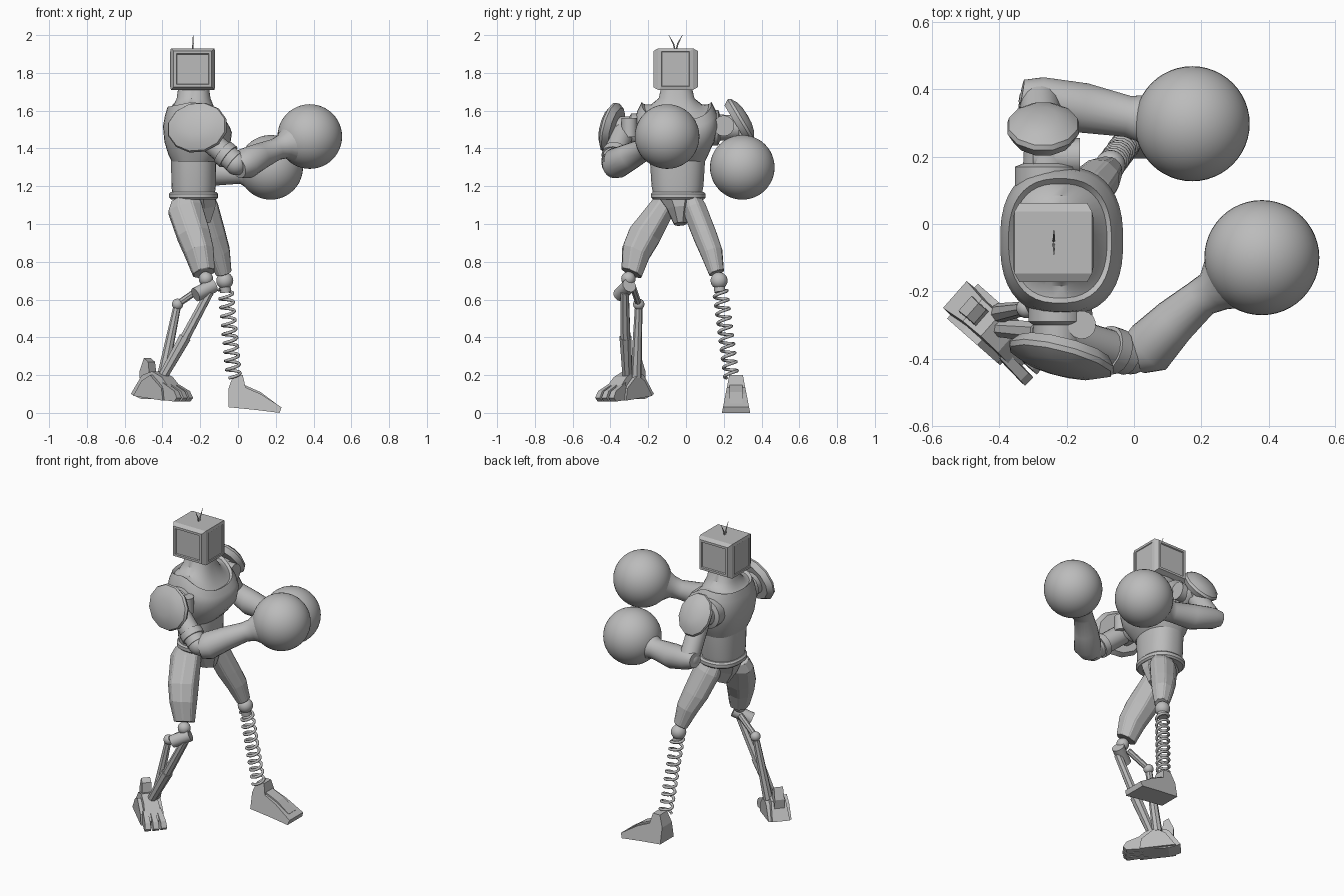
import bpy, bmesh, math
from mathutils import Vector, Matrix

if "Cube" in bpy.data.objects:
    bpy.data.objects.remove(bpy.data.objects["Cube"])

grey = bpy.data.materials.new("plain_grey")
grey.use_nodes = True
grey.diffuse_color = (0.5, 0.5, 0.5, 1)
grey.node_tree.nodes["Principled BSDF"].inputs["Base Color"].default_value = (0.5, 0.5, 0.5, 1)


def finish(name, bm, smooth=0):
    """Turn a bmesh into an object; smooth is the sharp-edge angle, 0 is flat."""
    bmesh.ops.recalc_face_normals(bm, faces=bm.faces)
    me = bpy.data.meshes.new(name)
    bm.to_mesh(me)
    bm.free()
    me.materials.append(grey)
    for p in me.polygons:
        p.use_smooth = smooth > 0
    if smooth:
        me.set_sharp_from_angle(angle=math.radians(smooth))
    ob = bpy.data.objects.new(name, me)
    bpy.context.collection.objects.link(ob)
    return ob


def tube(name, stations, n=20, smooth=40, power=1.0, ref=(1, 0, 0), panel=0):
    """Loft elliptical rings; a station is (centre, a, b, dip), dip lowers front and back."""
    pts = [Vector(s[0]) for s in stations]
    axis = (pts[-1] - pts[0]).normalized()
    u = Vector(ref)
    u = (u - axis * u.dot(axis)).normalized()
    v = axis.cross(u)
    bm = bmesh.new()
    rings = []
    for p, s in zip(pts, stations):
        a = s[1]
        b = s[2] if len(s) > 2 else a
        dip = s[3] if len(s) > 3 else 0
        ring = []
        for i in range(n):
            t = 2 * math.pi * (i + 0.5) / n
            c, d = math.cos(t), math.sin(t)
            c = math.copysign(abs(c) ** power, c)
            d = math.copysign(abs(d) ** power, d)
            drop = dip * a * max(c, -0.3 * c)
            ring.append(bm.verts.new(p + u * a * c + v * b * d - axis * drop))
        rings.append(ring)
    sides = []
    for r, q in zip(rings, rings[1:]):
        for i in range(n):
            j = (i + 1) % n
            sides.append(bm.faces.new((r[i], r[j], q[j], q[i])))
    bm.faces.new(rings[0])
    bm.faces.new(rings[-1])
    bmesh.ops.recalc_face_normals(bm, faces=bm.faces)
    if panel:
        for i in range(n):
            bmesh.ops.inset_region(bm, faces=sides[i::n], thickness=panel, depth=panel / 2)
    return finish(name, bm, smooth)


def ball(name, loc, r, seg=24):
    bm = bmesh.new()
    bmesh.ops.create_uvsphere(bm, u_segments=seg, v_segments=seg // 2, radius=r,
                              matrix=Matrix.Translation(loc))
    return finish(name, bm, 60)


def rod(name, p, q, r, r2=None, n=16, smooth=40):
    return tube(name, [(p, r), (q, r2 or r)], n, smooth, ref=(0.3, 0.8, 0.5))


def slab(name, profile, width, centre, yaw=0, taper=0, shift=0):
    """Extrude a side profile (forward, up) across its width."""
    bm = bmesh.new()
    turn = Matrix.Rotation(yaw, 3, "Z")
    sides = []
    for s in (-0.5, 0.5):
        sides.append([bm.verts.new(turn @ Vector((f, shift + s * width * (1 - taper * z), z))
                                   + Vector(centre)) for f, z in profile])
    for side in sides:
        bm.faces.new(side)
    for i in range(len(profile)):
        j = (i + 1) % len(profile)
        bm.faces.new((sides[0][i], sides[0][j], sides[1][j], sides[1][i]))
    return finish(name, bm)


def shoulder_pad(name, centre, normal, a, b):
    c, d = Vector(centre), Vector(normal).normalized()
    steps = [(-0.03, 0.85), (0, 1), (0.015, 0.96), (0.035, 0.7), (0.046, 0.35), (0.048, 0.05)]
    tube(name, [(c + d * o, a * k, b * k) for o, k in steps], 12, 35)


def spring(name, p, q, r, turns, wire):
    p, q = Vector(p), Vector(q)
    axis = (q - p).normalized()
    u = axis.orthogonal().normalized()
    v = axis.cross(u)
    cu = bpy.data.curves.new(name, "CURVE")
    cu.dimensions = "3D"
    cu.bevel_depth = wire
    cu.bevel_resolution = 1
    cu.materials.append(grey)
    sp = cu.splines.new("POLY")
    count = turns * 14
    sp.points.add(count)
    for i, pt in enumerate(sp.points):
        t = 2 * math.pi * i / 14
        pt.co = (*(p.lerp(q, i / count) + (u * math.cos(t) + v * math.sin(t)) * r), 1)
    ob = bpy.data.objects.new(name, cu)
    bpy.context.collection.objects.link(ob)
    bpy.ops.object.select_all(action="DESELECT")
    ob.select_set(True)
    bpy.context.view_layer.objects.active = ob
    bpy.ops.object.convert(target="MESH")


# Box head: bulging framed cheeks, thin screen frame front and back, two feelers
bm = bmesh.new()
bmesh.ops.create_cube(bm, size=1, matrix=Matrix.Translation((-0.24, -0.055, 1.82))
                      @ Matrix.Diagonal((0.23, 0.185, 0.22, 1)))
cheeks = [f for f in bm.faces if abs(f.normal.y) > 0.5]
screens = [f for f in bm.faces if abs(f.normal.x) > 0.5]
for thick, depth in ((0.02, 0.025), (0.02, 0), (0.005, -0.007)):
    bmesh.ops.inset_individual(bm, faces=cheeks, thickness=thick, depth=depth)
for thick, depth in ((0.025, 0.004), (0.004, -0.004)):
    bmesh.ops.inset_individual(bm, faces=screens, thickness=thick, depth=depth)
finish("head", bm)
for s in (-1, 1):
    mid = (-0.238, -0.055 + s * 0.012, 1.955)
    rod("feeler_base", (-0.24, -0.055, 1.91), mid, 0.004, n=6)
    rod("feeler_tip", mid, (-0.238, -0.055 + s * 0.036, 2.0), 0.004, 0.001, n=6)

# Torso with scooped collar and neck
tube("torso", [((-0.235, -0.05, 1.33), 0.115, 0.15),
               ((-0.225, -0.05, 1.37), 0.145, 0.17),
               ((-0.215, -0.05, 1.44), 0.175, 0.2, 0.1),
               ((-0.215, -0.05, 1.53), 0.183, 0.22, 0.25),
               ((-0.215, -0.05, 1.6), 0.172, 0.21, 0.5),
               ((-0.22, -0.05, 1.65), 0.153, 0.185, 0.65),
               ((-0.22, -0.05, 1.635), 0.14, 0.17, 0.65),
               ((-0.23, -0.05, 1.635), 0.115, 0.135, 0.4),
               ((-0.235, -0.05, 1.665), 0.09, 0.095),
               ((-0.235, -0.05, 1.73), 0.08, 0.08)], 40, 35, 0.8)
tube("abdomen", [((-0.235, -0.045, 1.14), 0.11, 0.125), ((-0.235, -0.045, 1.2), 0.118, 0.138),
                 ((-0.235, -0.045, 1.36), 0.12, 0.148)], 32, power=0.85)
tube("belt", [((-0.235, -0.04, 1.13), 0.12, 0.135), ((-0.235, -0.04, 1.14), 0.13, 0.145),
              ((-0.235, -0.04, 1.16), 0.13, 0.145), ((-0.235, -0.04, 1.17), 0.12, 0.135)],
     32, power=0.85)
tube("pelvis", [((-0.23, -0.04, 1.14), 0.12, 0.11), ((-0.22, -0.035, 1.08), 0.11, 0.07),
                ((-0.21, -0.03, 1.0), 0.07, 0.035)], 8, 0)

# Right arm
tube("right_shoulder_joint", [((-0.23, -0.22, 1.5), 0.085), ((-0.23, -0.29, 1.5), 0.085),
                              ((-0.23, -0.3, 1.5), 0.07), ((-0.23, -0.37, 1.5), 0.07)], 24)
rod("right_shoulder_pivot", (-0.155, -0.3, 1.46), (-0.155, -0.3, 1.56), 0.042)
shoulder_pad("right_shoulder_pad", (-0.215, -0.395, 1.51), (-0.25, -0.95, 0.25), 0.165, 0.138)
rod("right_upper_arm", (-0.22, -0.33, 1.5), (-0.02, -0.39, 1.33), 0.06)
rod("right_arm_band", (-0.08, -0.37, 1.38), (-0.05, -0.38, 1.355), 0.07)
ball("right_elbow", (-0.01, -0.385, 1.32), 0.062)
tube("right_forearm", [((0.0, -0.395, 1.3), 0.06), ((0.045, -0.368, 1.322), 0.082),
                       ((0.12, -0.29, 1.36), 0.07), ((0.2, -0.22, 1.395), 0.058),
                       ((0.24, -0.2, 1.41), 0.066), ((0.28, -0.17, 1.42), 0.1)], 20)
ball("right_glove", (0.38, -0.1, 1.463), 0.171, 48)

# Left arm
tube("left_shoulder_joint", [((-0.26, 0.11, 1.51), 0.095), ((-0.26, 0.17, 1.51), 0.095),
                             ((-0.26, 0.18, 1.51), 0.07), ((-0.26, 0.28, 1.51), 0.065)], 24)
rod("left_shoulder_pivot", (-0.3, 0.2, 1.52), (-0.16, 0.2, 1.52), 0.055)
shoulder_pad("left_shoulder_pad", (-0.27, 0.285, 1.55), (0, 0.86, 0.51), 0.11, 0.132)
rod("left_upper_arm", (-0.27, 0.24, 1.5), (-0.28, 0.36, 1.32), 0.06)
ball("left_elbow", (-0.28, 0.365, 1.305), 0.063)
tube("left_forearm", [((-0.335, 0.385, 1.31), 0.045), ((-0.28, 0.375, 1.3), 0.063),
                      ((-0.15, 0.345, 1.275), 0.075), ((-0.02, 0.32, 1.272), 0.062),
                      ((0.02, 0.315, 1.28), 0.07), ((0.06, 0.31, 1.285), 0.1)], 20,
     ref=(0, 0, 1))
ball("left_glove", (0.173, 0.298, 1.3), 0.171, 48)

# Thighs with long raised panels
tube("right_thigh", [((-0.28, -0.11, 1.13), 0.075, 0.055), ((-0.28, -0.13, 1.08), 0.095, 0.07),
                     ((-0.235, -0.22, 0.94), 0.09, 0.09), ((-0.205, -0.265, 0.85), 0.08, 0.08),
                     ((-0.18, -0.288, 0.74), 0.06, 0.058)], 8, 0, panel=0.006)
tube("left_thigh", [((-0.2, 0.03, 1.13), 0.075, 0.05), ((-0.185, 0.045, 1.08), 0.085, 0.065),
                    ((-0.14, 0.1, 0.94), 0.078, 0.065), ((-0.105, 0.135, 0.85), 0.065, 0.06),
                    ((-0.075, 0.162, 0.74), 0.042, 0.04)], 8, 0, panel=0.006)

# Left shin: spring between knee ball and wedge foot
ball("left_knee", (-0.07, 0.175, 0.7), 0.045)
rod("spring_cap", (-0.07, 0.175, 0.68), (-0.065, 0.18, 0.64), 0.03)
spring("spring_shin", (-0.066, 0.18, 0.66), (-0.022, 0.24, 0.19), 0.036, 10, 0.0085)
slab("left_foot", [(-0.05, 0.03), (0.1, 0.015), (0.22, 0), (0.23, 0.03), (0.12, 0.1),
                   (0.04, 0.135), (0.025, 0.2), (-0.025, 0.2), (-0.05, 0.13)],
     0.15, (0, 0.265, 0), taper=2.6)
slab("left_foot_ridge", [(0.02, 0.1), (0.2, 0.03), (0.2, 0.05), (0.12, 0.11), (0.03, 0.15)],
     0.07, (0, 0.265, 0))

# Right shin: jointed struts
ball("right_knee", (-0.17, -0.305, 0.71), 0.038)
rod("knee_pin", (-0.225, -0.35, 0.625), (-0.13, -0.3, 0.675), 0.038)
ball("strut_joint", (-0.32, -0.25, 0.575), 0.03)
rod("rear_strut_top", (-0.19, -0.28, 0.665), (-0.32, -0.25, 0.575), 0.018, n=8)
rod("rear_strut", (-0.32, -0.25, 0.575), (-0.4, -0.265, 0.19), 0.02, 0.03, n=8)
rod("front_strut_top", (-0.15, -0.325, 0.64), (-0.29, -0.32, 0.38), 0.024, 0.028, n=8)
rod("front_strut", (-0.28, -0.32, 0.4), (-0.41, -0.31, 0.17), 0.034, 0.026, n=8, smooth=0)

# Right foot: body, fanned toes, heel fin and side plates
base, yaw = (-0.405, -0.322, 0), math.atan2(-0.66, 0.75)
slab("right_foot", [(-0.17, 0.1), (-0.1, 0.075), (0.1, 0.07), (0.12, 0.11), (0.04, 0.19),
                    (-0.03, 0.22), (-0.1, 0.2)], 0.125, base, yaw, 1.5)
for k in (-1, 0, 1):
    slab("toe", [(0.05, 0.07), (0.15, 0.06), (0.17, 0.08), (0.15, 0.115), (0.06, 0.16)],
         0.042, base, yaw + k * 0.08, 2, k * 0.035)
slab("heel_fin", [(-0.12, 0.1), (-0.06, 0.1), (-0.06, 0.2), (-0.07, 0.27), (-0.1, 0.29),
                  (-0.13, 0.22)], 0.07, base, yaw, 0.8)
for k in (-1, 1):
    slab("foot_side_plate", [(-0.14, 0.09), (0.07, 0.065), (0.06, 0.13), (-0.02, 0.2),
                             (-0.08, 0.17)], 0.022, base, yaw, 0, k * 0.058)
